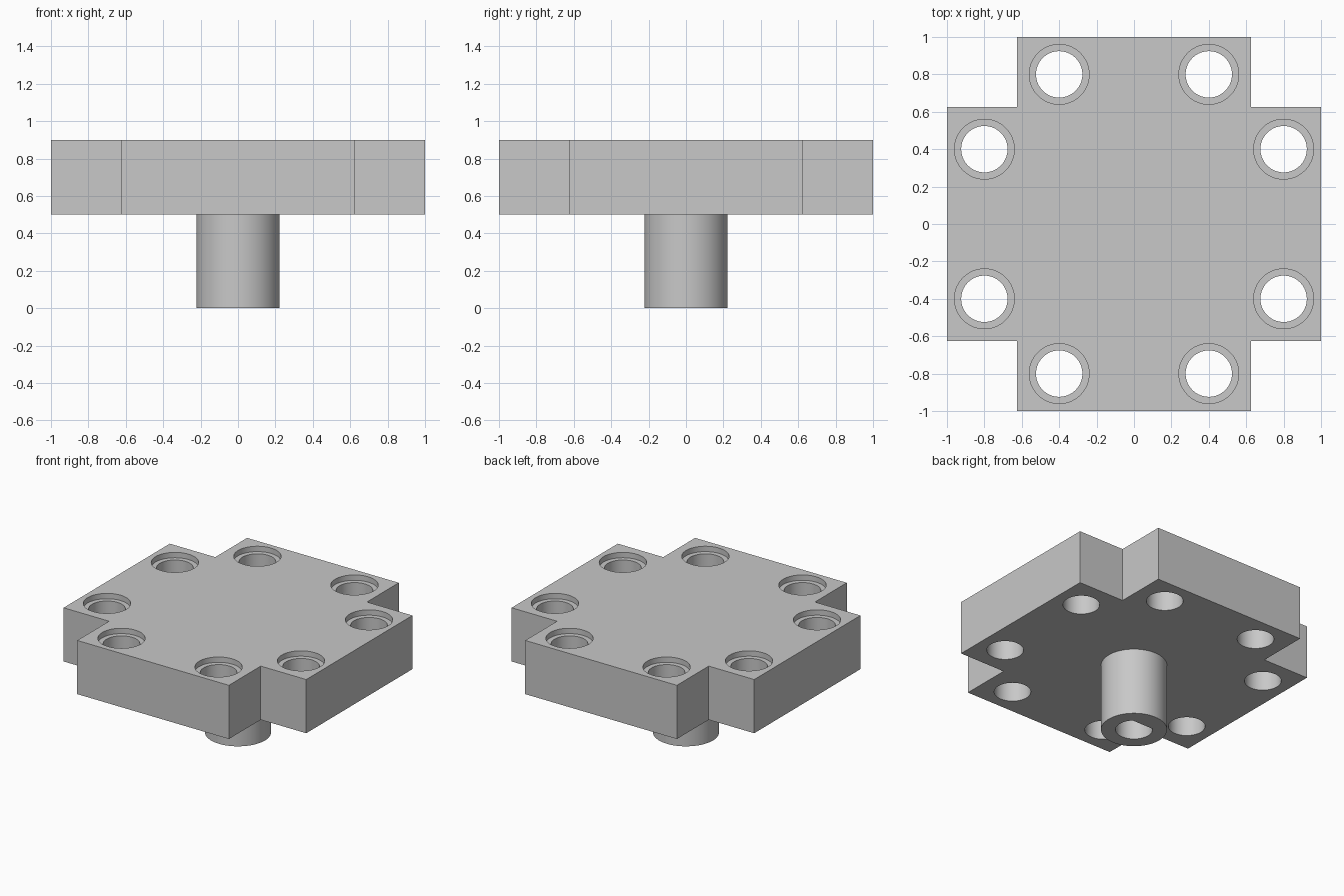
import bpy, bmesh, math

if "Cube" in bpy.data.objects:
    bpy.data.objects.remove(bpy.data.objects["Cube"], do_unlink=True)

TOP, BASE = 0.9, 0.5      # plate heights
ARM = 0.625               # half width of each arm
SEGMENTS = 64

grey = bpy.data.materials.new("plain grey")
grey.use_nodes = True
colour = (0.58, 0.58, 0.58, 1)
grey.diffuse_color = colour
grey.node_tree.nodes["Principled BSDF"].inputs["Base Color"].default_value = colour


def circle(radius, cx=0, cy=0, flat=None):
    """Round outline, optionally cut off by a flat on the +y side."""
    points = []
    start = math.asin(flat / radius) if flat else math.pi / 2
    sweep = math.pi + 2 * start
    count = SEGMENTS + 1 if flat else SEGMENTS
    for i in range(count):
        a = math.pi - start + sweep * i / SEGMENTS
        points.append((cx + radius * math.cos(a), cy + radius * math.sin(a)))
    return points


def prism(name, outlines, low, high):
    """Extrude one or more separate outlines between two heights."""
    bm = bmesh.new()
    for outline in outlines:
        face = bm.faces.new([bm.verts.new((x, y, low)) for x, y in outline])
        result = bmesh.ops.extrude_face_region(bm, geom=[face], use_keep_orig=True)
        for v in result["geom"]:
            if isinstance(v, bmesh.types.BMVert):
                v.co.z = high
    bmesh.ops.recalc_face_normals(bm, faces=bm.faces)
    mesh = bpy.data.meshes.new(name)
    bm.to_mesh(mesh)
    bm.free()
    mesh.materials.append(grey)
    obj = bpy.data.objects.new(name, mesh)
    bpy.context.collection.objects.link(obj)
    return obj


def cut(target, cutter):
    """Subtract the cutter, bake the result and remove the cutter."""
    cutter.hide_render = True
    mod = target.modifiers.new("cut", "BOOLEAN")
    mod.operation = "DIFFERENCE"
    mod.solver = "EXACT"
    mod.object = cutter
    bpy.context.view_layer.update()
    evaluated = target.evaluated_get(bpy.context.evaluated_depsgraph_get())
    baked = bpy.data.meshes.new_from_object(evaluated)
    target.modifiers.clear()
    target.data = baked
    bpy.data.objects.remove(cutter, do_unlink=True)


# Cross-shaped plate: each corner is notched
cross = []
for sx, sy in ((1, 1), (-1, 1), (-1, -1), (1, -1)):
    corner = [(sx, sy * ARM), (sx * ARM, sy * ARM), (sx * ARM, sy)]
    cross += corner if sx * sy > 0 else corner[::-1]
plate = prism("cross_plate", [cross], BASE, TOP)

# Eight counterbored screw holes, two on each arm
centres = [(sx * a, sy * b) for a, b in ((0.4, 0.8), (0.8, 0.4))
           for sx in (-1, 1) for sy in (-1, 1)]
cut(plate, prism("screw_holes", [circle(0.124, *c) for c in centres], BASE - 0.1, TOP + 0.1))
cut(plate, prism("counterbores", [circle(0.16, *c) for c in centres], TOP - 0.04, TOP + 0.1))

# Hollow stem with a flat-sided shaft socket
stem = prism("stem", [circle(0.223)], 0, BASE)
cut(stem, prism("shaft_socket", [circle(0.125, flat=0.09)], -0.1, BASE + 0.1))

# Smooth round walls, crisp edges
bpy.ops.object.select_all(action="DESELECT")
for obj in (plate, stem):
    obj.select_set(True)
bpy.context.view_layer.objects.active = plate
bpy.ops.object.shade_smooth_by_angle(angle=math.radians(30))
